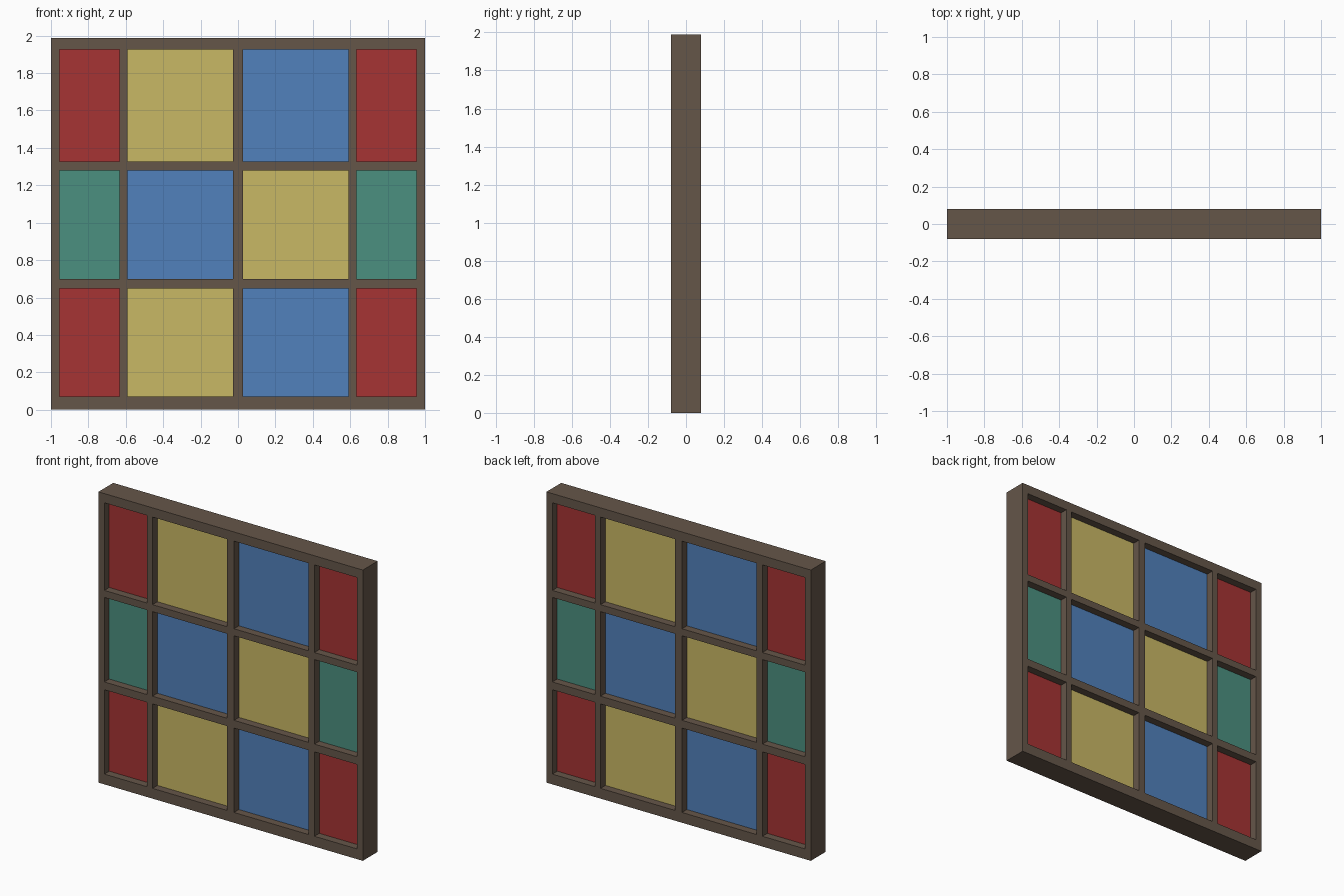
import bpy
import bmesh

if "Cube" in bpy.data.objects:
    bpy.data.objects.remove(bpy.data.objects["Cube"])

# grid lines: even intervals are wood, odd intervals are openings
XS = [-1, -0.955, -0.634, -0.591, -0.026, 0.026, 0.591, 0.634, 0.955, 1]
ZS = [0, 0.07, 0.647, 0.70, 1.278, 1.326, 1.925, 1.988]
HALF = 0.08     # half depth of the frame
PANE = 0.027    # half depth of the glass


def material(name, rgb):
    m = bpy.data.materials.new(name)
    lin = [((c / 255 + 0.055) / 1.055) ** 2.4 for c in rgb]
    m.diffuse_color = (*lin, 1)
    m.use_nodes = True
    m.node_tree.nodes["Principled BSDF"].inputs["Base Color"].default_value = m.diffuse_color
    return m


wood = material("brown wood", (101, 86, 73))
red = material("red glass", (166, 51, 51))
yellow = material("yellow glass", (201, 184, 101))
blue = material("blue glass", (81, 129, 188))
teal = material("teal glass", (75, 144, 128))


def finish(bm, name, mats):
    bmesh.ops.recalc_face_normals(bm, faces=bm.faces)
    me = bpy.data.meshes.new(name)
    ob = bpy.data.objects.new(name, me)
    bpy.context.collection.objects.link(ob)
    for m in mats:
        me.materials.append(m)
    bm.normal_update()
    # second material goes on faces that look backwards
    if len(mats) > 1:
        for f in bm.faces:
            f.material_index = 1 if f.normal.y > 0.5 else 0
    bm.to_mesh(me)
    bm.free()
    return ob


# window frame with glazing bars, extruded from a grid with holes
bm = bmesh.new()
v = [[bm.verts.new((x, -HALF, z)) for z in ZS] for x in XS]
for i in range(len(XS) - 1):
    for j in range(len(ZS) - 1):
        if i % 2 and j % 2:
            continue
        bm.faces.new((v[i][j], v[i + 1][j], v[i + 1][j + 1], v[i][j + 1]))
ext = bmesh.ops.extrude_face_region(bm, geom=bm.faces[:], use_keep_orig=True)
bmesh.ops.translate(bm, vec=(0, 2 * HALF, 0),
                    verts=[g for g in ext["geom"] if isinstance(g, bmesh.types.BMVert)])
finish(bm, "window_frame", [wood])

# glass panes; the pattern reads the same from either side
ROWS = [[red, yellow, blue, red],
        [teal, blue, yellow, teal],
        [red, yellow, blue, red]]
for r, row in enumerate(ROWS):
    for c in range(4):
        x0, x1 = XS[2 * c + 1], XS[2 * c + 2]
        z0, z1 = ZS[2 * r + 1], ZS[2 * r + 2]
        bm = bmesh.new()
        bmesh.ops.create_cube(bm, size=1)
        bmesh.ops.scale(bm, vec=(x1 - x0, 2 * PANE, z1 - z0), verts=bm.verts)
        bmesh.ops.translate(bm, vec=((x0 + x1) / 2, 0, (z0 + z1) / 2), verts=bm.verts)
        finish(bm, f"pane_row{r + 1}_column{c + 1}", [row[c], row[3 - c]])
